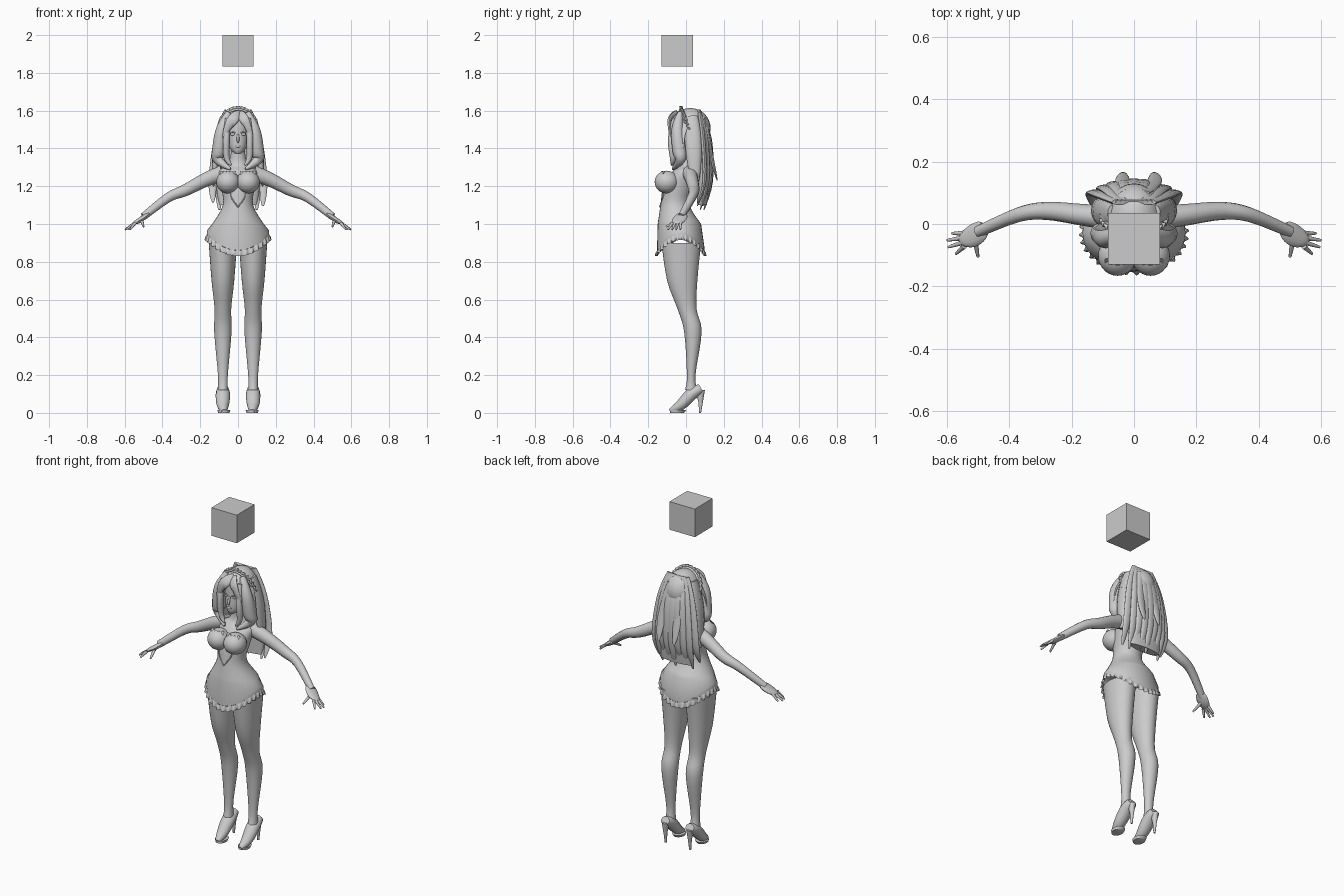
import bpy, bmesh
from math import sin, cos, pi, tau, radians
from mathutils import Vector, Matrix

old = bpy.data.objects.get("Cube")
if old:
    bpy.data.objects.remove(old)

GREY = (.6, .6, .6, 1)
grey = bpy.data.materials.new("plain grey")
grey.use_nodes = True
grey.diffuse_color = GREY
grey.node_tree.nodes["Principled BSDF"].inputs["Base Color"].default_value = GREY


def finish(name, bm, soft=True):
    bmesh.ops.recalc_face_normals(bm, faces=bm.faces)
    mesh = bpy.data.meshes.new(name)
    bm.to_mesh(mesh)
    bm.free()
    mesh.materials.append(grey)
    obj = bpy.data.objects.new(name, mesh)
    bpy.context.collection.objects.link(obj)
    bpy.ops.object.select_all(action='DESELECT')
    bpy.context.view_layer.objects.active = obj
    obj.select_set(True)
    if soft:
        bpy.ops.object.shade_smooth_by_angle(angle=radians(60))
    return obj


def spline(points, steps=4):
    """Smooth curve through a few points of any dimension."""
    pts = [Vector(p) for p in points]
    result = []
    for i in range(len(pts) - 1):
        a, b = pts[i], pts[i + 1]
        before = pts[i - 1] if i else a
        after = pts[i + 2] if i + 2 < len(pts) else b
        for s in range(steps):
            k = s / steps
            bend = (b - before) * (k * (1 - k) ** 2) - (after - a) * (k * k * (1 - k))
            result.append(a.lerp(b, k * k * (3 - 2 * k)) + bend / 2)
    return result + [pts[-1]]


def around(count):
    return [tau * i / count for i in range(count)]


def loft(name, rings, closed=True, cap=True):
    bm = bmesh.new()
    rows = [[bm.verts.new(p) for p in ring] for ring in rings]
    count = len(rows[0])
    for low, high in zip(rows, rows[1:]):
        for i in range(count if closed else count - 1):
            j = (i + 1) % count
            bm.faces.new((low[i], low[j], high[j], high[i]))
    if cap:
        bm.faces.new(rows[0])
        bm.faces.new(rows[-1])
    return finish(name, bm)


def levels(rows, x=0, count=32):
    """Level ellipses from height, half width, front and back."""
    return [[Vector((x + wide * cos(t), (front + back) / 2 + (back - front) / 2 * sin(t), z))
             for t in around(count)] for z, wide, front, back in rows]


def even(k):
    return 1


def taper(k):
    return 1 - k * .55


def leaf(k):
    return sin(pi * (.2 + k * .77)) ** .7


def tube(name, path, wide, thick, shape=leaf, facing=(0, 1, 0), side=1):
    """Oval sections along a smooth path; thickness is measured toward facing."""
    flip = Vector((side, 1, 1))
    pts = [p * flip for p in spline(path)]
    face = Vector(facing) * flip
    last = len(pts) - 1
    rings = []
    for i, p in enumerate(pts):
        along = (pts[min(i + 1, last)] - pts[max(i - 1, 0)]).normalized()
        across = along.cross(face).normalized()
        out = across.cross(along)
        size = shape(i / last)
        rings.append([p + (across * wide * cos(t) + out * thick * sin(t)) * size for t in around(12)])
    return loft(name, rings)


def ball(name, place, size, keep=None):
    bm = bmesh.new()
    shape = Matrix.Translation(place) @ Matrix.Diagonal((*size, 1))
    bmesh.ops.create_uvsphere(bm, u_segments=28, v_segments=18, radius=1, matrix=shape)
    if keep:
        hidden = [f for f in bm.faces if not keep(f.calc_center_median())]
        bmesh.ops.delete(bm, geom=hidden, context='FACES')
    return finish(name, bm)


# Floating cube
bm = bmesh.new()
bmesh.ops.create_cube(bm, size=.166, matrix=Matrix.Translation((0, -.047, 1.917)))
finish("floating_cube", bm, soft=False)


# Body and hip garment, whose hem rises at the sides
def hem(count, grow=0, drop=0, wave=0):
    ring = []
    for t in around(count):
        r = grow + wave * sin(t * 32)
        ring.append(Vector(((.165 + r) * cos(t), (.125 + r) * sin(t) - .028, .945 - .085 * sin(t) ** 2 - drop)))
    return ring


torso = spline([(1.43, .03, -.03, .03), (1.32, .05, -.03, .05), (1.28, .1, -.07, .06),
                (1.2, .09, -.12, .05), (1.1, .08, -.135, .02), (1, .137, -.15, .08)])
loft("body", levels(torso) + [hem(32, drop=-.02), hem(32), hem(32, grow=-.03)])
loft("hem_ruffle", [hem(160), hem(160, .004, .012, .004), hem(160, .005, .03, .008)], cap=False)

for side, word in ((1, "left_"), (-1, "right_")):
    # Bust, neckline frill and waist trim
    ball(word + "bust", (.053 * side, -.102, 1.222), (.062, .064, .06))
    for i in range(5):
        x = .018 + .017 * i
        y = .004 * (i - 2) ** 2 - .148
        tube(word + "neckline_frill", [(x, y + .02, 1.28), (x, y, 1.25)], .009, .002, side=side)
    tube(word + "waist_trim", [(0, -.138, 1.09), (.04, -.12, 1.15), (.03, -.115, 1.19)],
         .003, .004, even, side=side)

    # Leg
    leg = spline([(.9, .075, -.13, .08), (.7, .06, -.1, .06), (.55, .044, -.045, .056),
                  (.43, .046, -.01, .083), (.2, .026, .005, .05), (.12, .027, -.005, .06)])
    loft(word + "leg", levels(leg, x=.08 * side))

    # High heeled shoe
    tube(word + "shoe", [(.08, .08, .13), (.08, .03, .1), (.08, -.03, .04), (.075, -.085, .01)], .038, .033,
         lambda k: sin(pi * (.25 + k * .65)), facing=(0, 0, 1), side=side)
    loft(word + "sole", levels([(.014, .034, -.085, 0), (0, .03, -.085, -.01)], x=.075 * side))
    loft(word + "heel", levels([(.12, .02, .05, .1), (.06, .01, .065, .09), (0, .006, .07, .08)], x=.08 * side))

    # Arm and hand
    tube(word + "arm", [(.08, .02, 1.27), (.17, .03, 1.235), (.28, .042, 1.178), (.37, .03, 1.14),
                        (.5, -.025, 1.04)], .043, .04, taper, side=side)
    tube(word + "palm", [(.48, -.015, 1.05), (.52, -.04, 1.02), (.56, -.055, 1)], .036, .014,
         facing=(.5, 0, 1), side=side)
    for i in range(4):
        base = Vector((.545, -.03 - .014 * i, 1.005))
        tip = Vector((.6 - .01 * (i - 1.3) ** 2, -.03 - .022 * i, .97))
        tube(word + "finger", [base, tip], .009, .009, taper, side=side)
    tube(word + "thumb", [(.51, -.05, 1.02), (.5, -.105, .985)], .01, .01, taper, (0, 0, 1), side)

    # Eye and lash
    ball(word + "eye", (.027 * side, -.071, 1.475), (.014, .006, .008))
    tube(word + "lash", [(.012, -.08, 1.48), (.026, -.08, 1.486), (.043, -.067, 1.48)], .003, .003, side=side)

    # Locks that frame the face, curl in at the collar and fall beside the back
    tube(word + "front_curl", [(.05, -.03, 1.59), (.085, -.045, 1.5), (.1, -.035, 1.39), (.105, -.03, 1.34),
                               (.04, -.07, 1.29)], .037, .037, lambda k: sin(pi * (.12 + k * .83)), side=side)
    tube(word + "inner_lock", [(.055, -.06, 1.56), (.062, -.078, 1.45), (.06, -.07, 1.35), (.035, -.075, 1.31)],
         .018, .018, side=side)
    tube(word + "side_lock", [(.07, .03, 1.57), (.11, .04, 1.4), (.13, .05, 1.2)], .045, .022,
         facing=(1, 0, 0), side=side)

    # Ribbons hanging from the headband
    for y in (-.02, .02):
        tube(word + "ribbon", [(.09, 0, 1.53), (.11, y, 1.48), (.125, y * 1.5, 1.4)], .018, .003, even,
             (1, -.3, 0), side)

# Head and face
face = spline([(1.37, .012, -.07, -.04), (1.4, .043, -.082, .03), (1.47, .064, -.08, .09),
               (1.55, .062, -.075, .09), (1.6, .03, -.04, .06)])
loft("head", levels(face))
tube("nose", [(0, -.079, 1.475), (0, -.09, 1.44), (0, -.08, 1.43)], .007, .006)
ball("lips", (0, -.081, 1.411), (.014, .005, .006))

# Hair cap, open over the face, with a swept fringe
ball("hair_cap", (0, .022, 1.508), (.093, .108, .106), lambda c: c.y > -.02 or c.z > 1.545)
for x, z in ((-.078, 1.45), (-.062, 1.48), (-.04, 1.51), (.076, 1.45), (.062, 1.5)):
    tube("fringe_lock", [(.01, -.05, 1.59), (x * .5, -.088, 1.55), (x, -.08, z)], .022, .01)

# Back hair: an inner mass under long separate locks
mass = spline([(1.56, .06, .03, .115), (1.4, .105, .03, .125), (1.25, .12, .05, .13), (1.1, .1, .06, .11)])
loft("back_hair", levels(mass))
for i in range(-4, 5):
    x = .033 * i
    bend = 2 * x * x
    tube("back_lock", [(x * .4, .07, 1.6), (x * .75, .125 - bend, 1.45), (x, .133 - bend, 1.23),
                       (x, .095 - bend, 1.075 + i % 3 * .02)], .028, .012)
for x in (-.035, .065):
    tube("flicked_lock", [(x / 2, .1, 1.56), (x, .135, 1.36), (x, .165, 1.23)], .026, .01)


# Ruffled headband arching over the head
def arch(reach, wave=0):
    return [Vector(((.093 + reach) * cos(t), .02 - .045 * sin(t) + wave * sin(t * 32), 1.5 + (.106 + reach) * sin(t)))
            for t in around(160)[:81]]


band = loft("headband_ruffle", [arch(0), arch(.018, .006)], closed=False, cap=False)
band.modifiers.new("thickness", 'SOLIDIFY').thickness = .006
tube("headband", arch(0)[::8], .007, .012, even)
